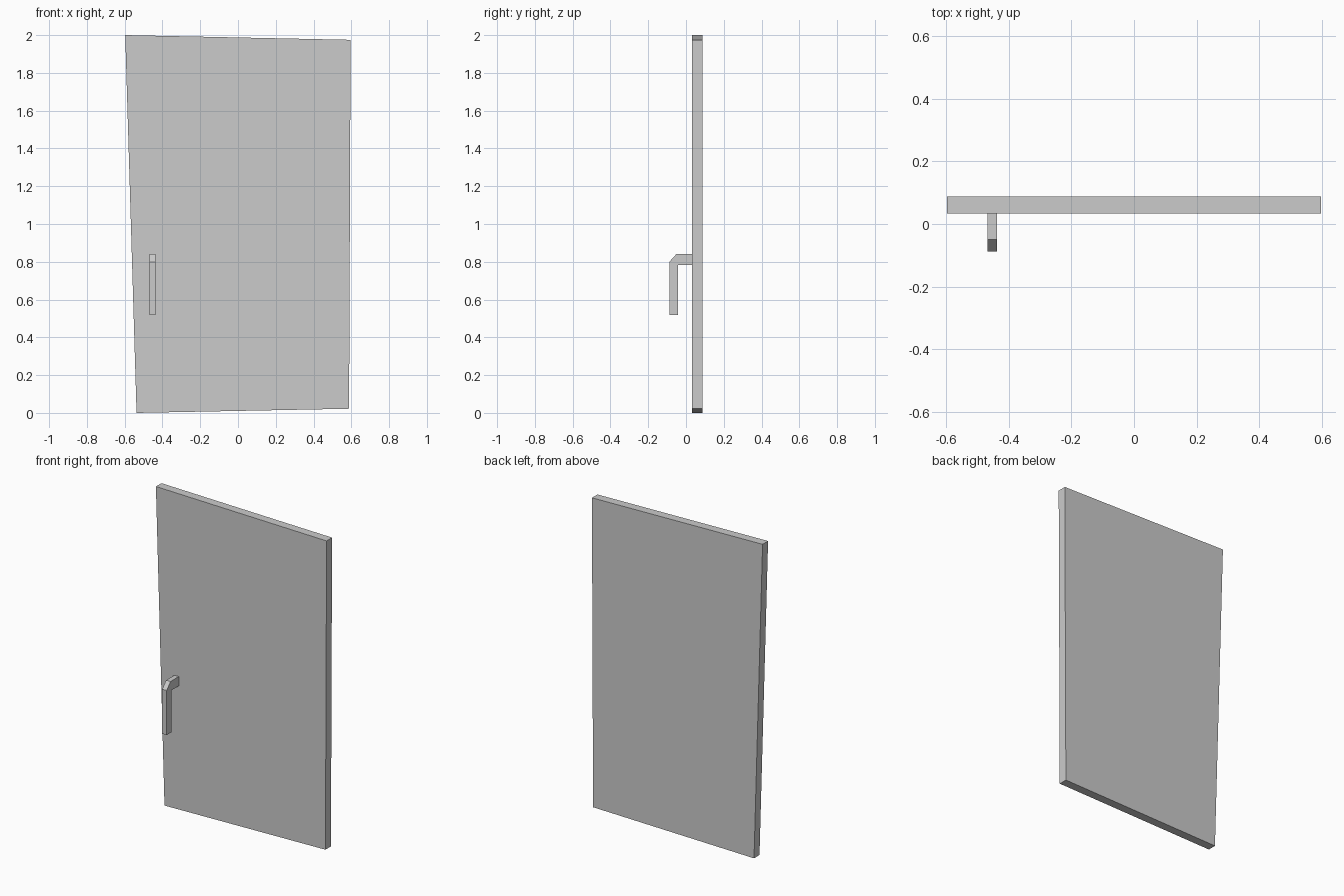
import bpy
import bmesh
from mathutils import Vector

if "Cube" in bpy.data.objects:
    bpy.data.objects.remove(bpy.data.objects["Cube"])


def extrude_profile(name, points, offset):
    """Make a solid prism by extruding a closed flat profile along offset."""
    bm = bmesh.new()
    face = bm.faces.new([bm.verts.new(p) for p in points])
    result = bmesh.ops.extrude_face_region(bm, geom=[face], use_keep_orig=True)
    moved = [v for v in result["geom"] if isinstance(v, bmesh.types.BMVert)]
    bmesh.ops.translate(bm, verts=moved, vec=Vector(offset))
    bmesh.ops.recalc_face_normals(bm, faces=bm.faces[:])
    mesh = bpy.data.meshes.new(name)
    bm.to_mesh(mesh)
    bm.free()
    obj = bpy.data.objects.new(name, mesh)
    bpy.context.collection.objects.link(obj)
    return obj


# Slightly crooked door slab, profile in x/z
door = [(-0.537, 0.0), (0.588, 0.022), (0.596, 1.975), (-0.597, 2.0)]
extrude_profile("door_panel", [(x, 0.033, z) for x, z in door], (0, 0.055, 0))

# Hooked handle with a chamfered corner, profile in y/z
handle = [(0.033, 0.842), (-0.050, 0.842), (-0.088, 0.80), (-0.088, 0.518),
          (-0.042, 0.518), (-0.042, 0.783), (0.033, 0.783)]
extrude_profile("door_handle", [(-0.468, y, z) for y, z in handle], (0.031, 0, 0))
